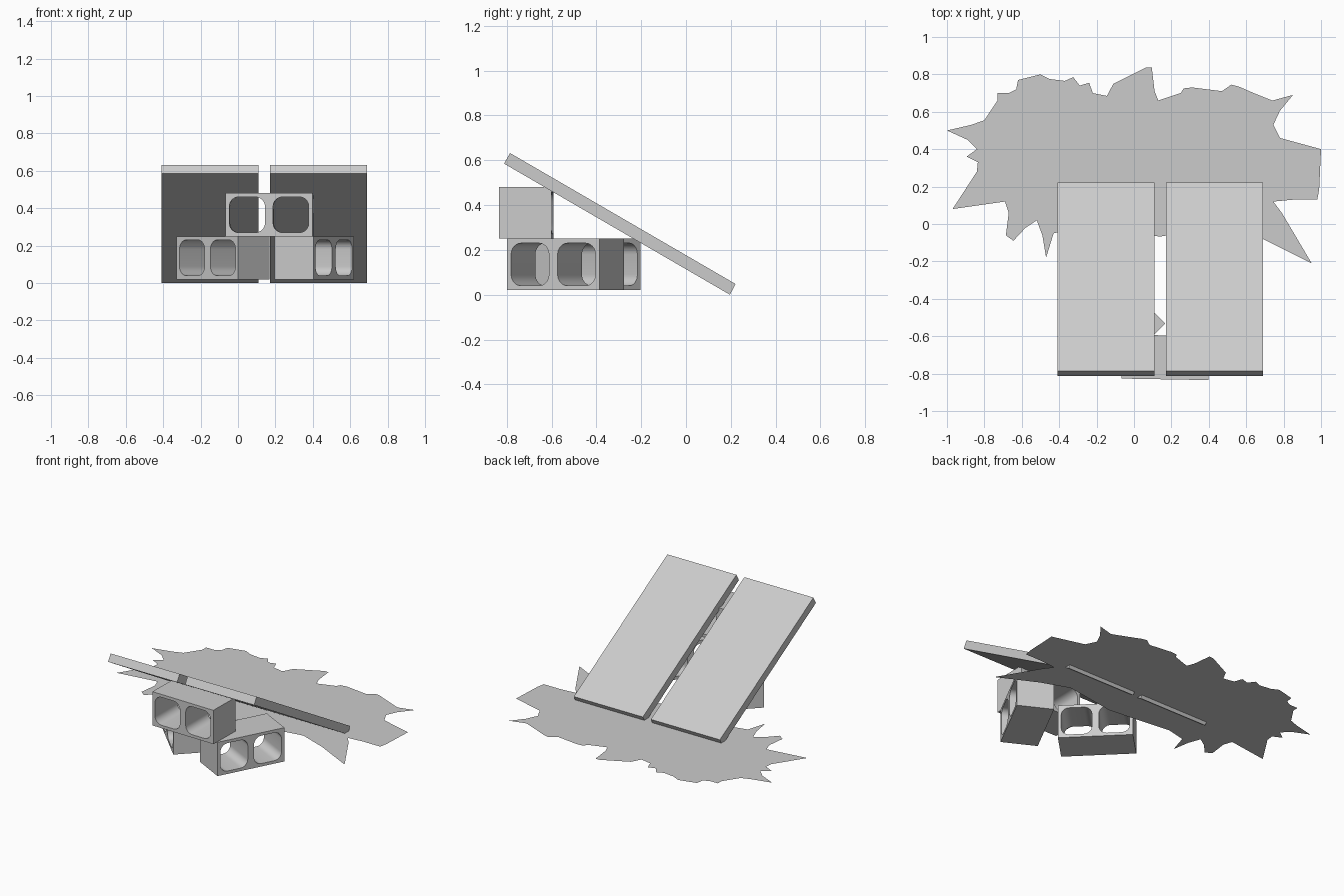
import bpy, bmesh
from math import radians, cos, sin, pi

if "Cube" in bpy.data.objects:
    bpy.data.objects.remove(bpy.data.objects["Cube"])

BLOCK_W, BLOCK_D, BLOCK_H = 0.465, 0.235, 0.23
BASE_Z = 0.02


def mesh_object(name, bm):
    mesh = bpy.data.meshes.new(name)
    bm.to_mesh(mesh)
    bm.free()
    ob = bpy.data.objects.new(name, mesh)
    bpy.context.collection.objects.link(ob)
    return ob


def rounded_rect(cx, w, h, r, steps=8):
    pts = []
    for q, (sx, sy) in enumerate([(1, 1), (-1, 1), (-1, -1), (1, -1)]):
        for i in range(steps + 1):
            a = (q + i / steps) * pi / 2
            pts.append((cx + sx * (w / 2 - r) + r * cos(a),
                        sy * (h / 2 - r) + r * sin(a)))
    return pts


# Hollow building block: rectangle with two rounded holes, extruded
def hollow_block(name, x, y, z, angle):
    curve = bpy.data.curves.new(name, 'CURVE')
    curve.dimensions = '2D'
    curve.fill_mode = 'BOTH'
    curve.extrude = BLOCK_D / 2
    w, h = BLOCK_W / 2, BLOCK_H / 2
    loops = [[(-w, -h), (w, -h), (w, h), (-w, h)]]
    loops += [rounded_rect(s * 0.117, 0.19, 0.19, 0.05) for s in (-1, 1)]
    for pts in loops:
        sp = curve.splines.new('POLY')
        sp.points.add(len(pts) - 1)
        for p, (px, py) in zip(sp.points, pts):
            p.co = (px, py, 0, 1)
        sp.use_cyclic_u = True
    ob = bpy.data.objects.new(name, curve)
    bpy.context.collection.objects.link(ob)
    ob.location = (x, y, z + BLOCK_H / 2)
    ob.rotation_euler = (radians(90), 0, radians(angle))
    bpy.ops.object.select_all(action='DESELECT')
    ob.select_set(True)
    bpy.context.view_layer.objects.active = ob
    bpy.ops.object.convert(target='MESH')
    ob = bpy.context.object
    bm = bmesh.new()
    bm.from_mesh(ob.data)
    bmesh.ops.remove_doubles(bm, verts=bm.verts, dist=1e-5)
    bmesh.ops.recalc_face_normals(bm, faces=bm.faces)
    bm.to_mesh(ob.data)
    bm.free()
    bpy.ops.object.shade_smooth_by_angle(angle=radians(30))


hollow_block("lower_block_left", -0.08, -0.45, BASE_Z, -45)
hollow_block("lower_block_right", 0.408, -0.538, BASE_Z, 62.5)
hollow_block("upper_block", 0.168, -0.713, BASE_Z + BLOCK_H, -1)

# Two ramp planks: side profile swept across x
PROFILE = [(-0.812, 0.585), (0.196, 0.0), (0.221, 0.048), (-0.785, 0.632)]
for name, x0, x1 in (("plank_left", -0.41, 0.11), ("plank_right", 0.17, 0.69)):
    bm = bmesh.new()
    face = bm.faces.new([bm.verts.new((x0, y, z)) for y, z in PROFILE])
    ext = bmesh.ops.extrude_face_region(bm, geom=[face])
    moved = [v for v in ext['geom'] if isinstance(v, bmesh.types.BMVert)]
    bmesh.ops.translate(bm, verts=moved, vec=(x1 - x0, 0, 0))
    bmesh.ops.recalc_face_normals(bm, faces=bm.faces)
    mesh_object(name, bm)

# Jagged flat splash under the ramp's low end
OUTLINE = [
    (-1, .5), (-.87, .53), (-.8, .555), (-.73, .66), (-.73, .7), (-.67, .7),
    (-.63, .72), (-.62, .77), (-.53, .75), (-.5, .8), (-.45, .775),
    (-.37, .765), (-.325, .785), (-.29, .74), (-.24, .755), (-.22, .7),
    (-.145, .685), (-.135, .62), (-.11, .75), (-.07, .68), (-.03, .64),
    (.02, .7), (.065, .837), (.095, .837), (.11, .71), (.13, .66),
    (.25, .7), (.265, .725), (.31, .73), (.31, .7), (.47, .71), (.52, .745),
    (.56, .735), (.57, .68), (.64, .7), (.64, .64), (.74, .66), (.85, .69),
    (.78, .605), (.745, .53), (.78, .46), (1, .4), (.81, .31), (.9, .23),
    (.99, .185), (.98, .13), (.85, .13), (.745, .12), (.79, .06), (.95, -.21),
    (.69, -.08), (.5, -.01), (.14, -.067), (-.3, -.02), (-.43, -.05),
    (-.47, -.18), (-.49, -.06), (-.52, .02), (-.58, -.02), (-.645, -.09),
    (-.685, -.06), (-.67, .06), (-.69, .12), (-.97, .08), (-.84, .28),
    (-.835, .33), (-.895, .36), (-.84, .4), (-.89, .45)]
bm = bmesh.new()
face = bm.faces.new([bm.verts.new((x, y, BASE_Z)) for x, y in reversed(OUTLINE)])
bmesh.ops.triangulate(bm, faces=[face])
mesh_object("ground_splash", bm)
